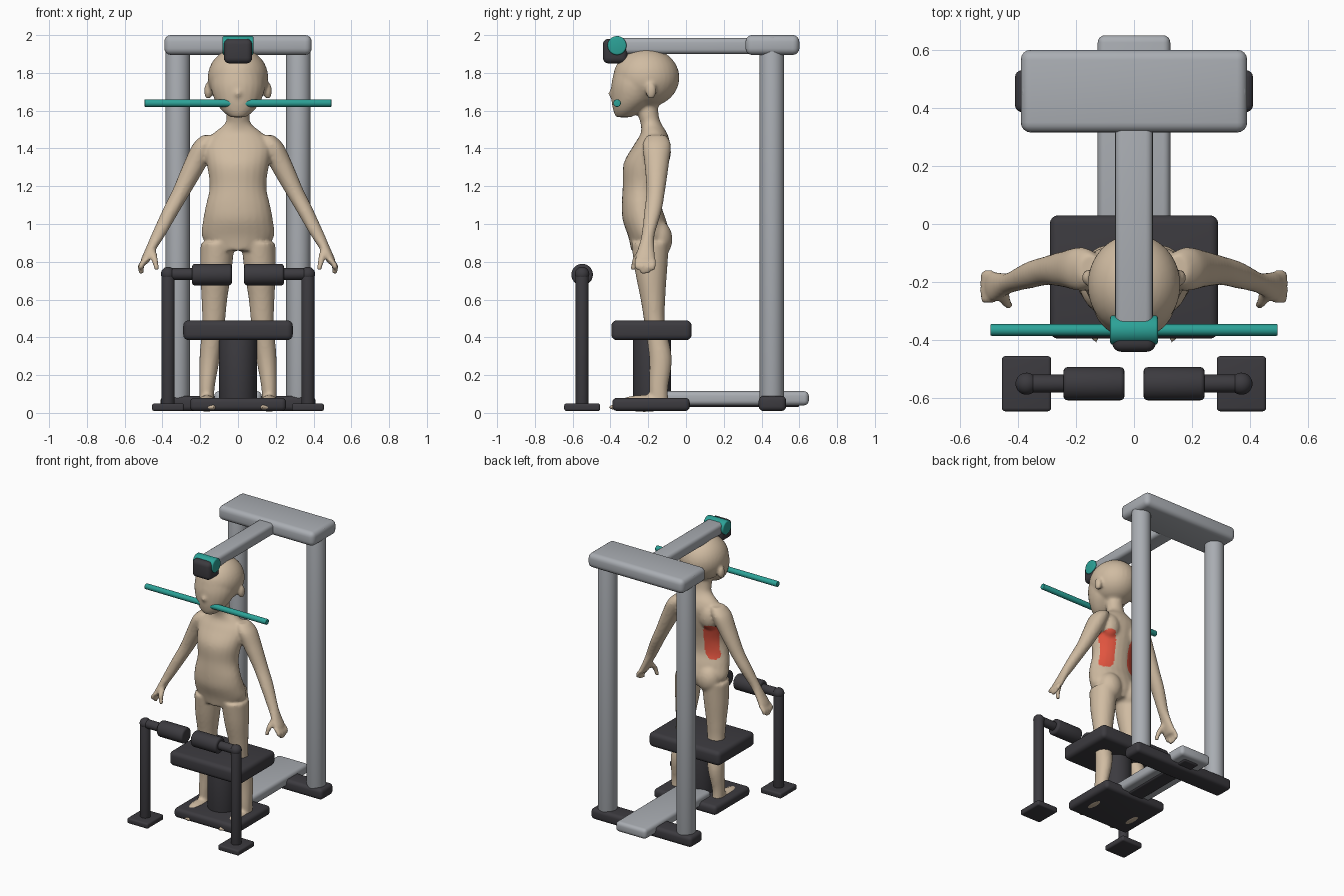
import bpy, bmesh, math
from mathutils import Vector, Matrix

if "Cube" in bpy.data.objects:
    bpy.data.objects.remove(bpy.data.objects["Cube"])


def material(name, rgb):
    mat = bpy.data.materials.new(name)
    mat.use_nodes = True
    mat.diffuse_color = (*rgb, 1)
    mat.node_tree.nodes["Principled BSDF"].inputs["Base Color"].default_value = (*rgb, 1)
    return mat


SKIN = material("skin_beige", (0.63, 0.50, 0.36))
GREY = material("frame_grey", (0.40, 0.42, 0.45))
DARK = material("padding_charcoal", (0.045, 0.043, 0.05))
TEAL = material("accent_teal", (0.025, 0.36, 0.31))
RED = material("marker_red", (0.75, 0.09, 0.05))


def finish(name, bm, mat):
    bmesh.ops.recalc_face_normals(bm, faces=bm.faces)
    mesh = bpy.data.meshes.new(name)
    bm.to_mesh(mesh)
    bm.free()
    mesh.shade_smooth()
    mesh.set_sharp_from_angle(angle=math.radians(40))
    mesh.materials.append(mat)
    obj = bpy.data.objects.new(name, mesh)
    bpy.context.collection.objects.link(obj)
    return obj


def box(name, mat, x, y, z, bevel):
    """Rounded box given by its (low, high) span on each axis."""
    bm = bmesh.new()
    bmesh.ops.create_cube(bm, size=1)
    for v in bm.verts:
        v.co = [lo + (hi - lo) * (c + 0.5) for c, (lo, hi) in zip(v.co, (x, y, z))]
    bmesh.ops.bevel(bm, geom=bm.edges[:], offset=bevel, segments=4,
                    profile=0.5, affect="EDGES")
    return finish(name, bm, mat)


def rod(name, mat, start, end, radius, bevel=0.008):
    """Cylinder between two points with softened rims."""
    start, end = Vector(start), Vector(end)
    axis = end - start
    bm = bmesh.new()
    bmesh.ops.create_cone(bm, cap_ends=True, segments=40, radius1=radius,
                          radius2=radius, depth=axis.length)
    rims = [e for e in bm.edges if abs(e.verts[0].co.z - e.verts[1].co.z) < 0.001]
    bmesh.ops.bevel(bm, geom=rims, offset=bevel, segments=3, profile=0.5, affect="EDGES")
    turn = axis.to_track_quat("Z", "Y").to_matrix().to_4x4()
    bm.transform(Matrix.Translation((start + end) / 2) @ turn)
    return finish(name, bm, mat)


def ball(bm, centre, radii):
    place = Matrix.Translation(centre) @ Matrix.Diagonal((*radii, 1))
    bmesh.ops.create_uvsphere(bm, u_segments=32, v_segments=20, radius=1, matrix=place)


def loft(bm, stations, side=1, steps=5, sides=24):
    """Smooth tube through horizontal ellipses (x, y, z, half width, half depth)."""
    pts = [Vector(s) for s in stations]
    path = []
    for i in range(len(pts) - 1):
        a, b, c, d = pts[max(i - 1, 0)], pts[i], pts[i + 1], pts[min(i + 2, len(pts) - 1)]
        for k in range(steps):
            t = k / steps
            path.append(b + (c - a) * (t / 2) + (a * 2 - b * 5 + c * 4 - d) * (t * t / 2)
                        + (b * 3 - a - c * 3 + d) * (t ** 3 / 2))
    path.append(pts[-1])
    rings = []
    for x, y, z, rx, ry in path:
        turns = [math.tau * j / sides for j in range(sides)]
        rings.append([bm.verts.new((side * (x + rx * math.cos(t)), y + ry * math.sin(t), z))
                      for t in turns])
    for low, high in zip(rings, rings[1:]):
        for j in range(sides):
            n = (j + 1) % sides
            bm.faces.new((low[j], low[n], high[n], high[j]))
    bm.faces.new(rings[0])
    bm.faces.new(rings[-1])


# Support frame
box("frame_top_beam", GREY, (-0.39, 0.39), (0.315, 0.60), (1.895, 2.0), 0.035)
box("frame_forward_arm", GREY, (-0.065, 0.065), (-0.36, 0.40), (1.90, 1.985), 0.025)
box("frame_floor_plate", GREY, (-0.125, 0.125), (-0.12, 0.65), (0.04, 0.115), 0.025)
box("frame_floor_rail", DARK, (-0.06, 0.06), (-0.1, 0.60), (0.03, 0.07), 0.012)
box("frame_cross_foot", DARK, (-0.41, 0.41), (0.385, 0.53), (0.01, 0.09), 0.025)

# Head clamp and chin bar
rod("head_clamp", TEAL, (-0.082, -0.365, 1.945), (0.082, -0.365, 1.945), 0.05)
box("forehead_pad", DARK, (-0.075, 0.075), (-0.44, -0.31), (1.85, 1.98), 0.03)
rod("chin_bar", TEAL, (-0.495, -0.365, 1.64), (0.495, -0.365, 1.64), 0.02, 0.004)

# Seat, pedestal and foot platform
box("seat", DARK, (-0.29, 0.29), (-0.395, 0.03), (0.385, 0.49), 0.03)
rod("seat_column", DARK, (0, -0.18, 0.05), (0, -0.18, 0.42), 0.1)
box("foot_platform", DARK, (-0.255, 0.255), (-0.39, 0.02), (0.01, 0.08), 0.025)

# Paired uprights and knee supports
for label, s in (("left", 1), ("right", -1)):
    rod(label + "_upright", GREY, (s * 0.32, 0.455, 0.05), (s * 0.32, 0.455, 1.99), 0.065)
    box(label + "_knee_foot", DARK, sorted((s * 0.285, s * 0.455)), (-0.645, -0.455),
        (0.01, 0.05), 0.012)
    rod(label + "_knee_post", DARK, (s * 0.37, -0.55, 0.03), (s * 0.37, -0.55, 0.735), 0.035)
    rod(label + "_knee_arm", DARK, (s * 0.38, -0.55, 0.735), (s * 0.2, -0.55, 0.735), 0.031)
    rod(label + "_knee_pad", DARK, (s * 0.243, -0.55, 0.732), (s * 0.033, -0.55, 0.732),
        0.057, 0.014)
    joint = bmesh.new()
    ball(joint, (s * 0.37, -0.55, 0.735), (0.038, 0.038, 0.038))
    finish(label + "_knee_joint", joint, DARK)

# Figure: torso and neck
bm = bmesh.new()
loft(bm, [(0, -0.20, 0.86, 0.13, 0.09), (0, -0.195, 0.93, 0.19, 0.11),
          (0, -0.22, 1.02, 0.185, 0.115), (0, -0.235, 1.1, 0.17, 0.105),
          (0, -0.23, 1.2, 0.15, 0.105), (0, -0.215, 1.32, 0.165, 0.115),
          (0, -0.18, 1.42, 0.175, 0.095), (0, -0.17, 1.48, 0.13, 0.07),
          (0, -0.185, 1.53, 0.07, 0.055), (0, -0.2, 1.58, 0.06, 0.055),
          (0, -0.21, 1.68, 0.06, 0.06)])

# Head: skull, face and nose
ball(bm, (0, -0.21, 1.775), (0.16, 0.175, 0.157))
loft(bm, [(0, -0.33, 1.565, 0.04, 0.04), (0, -0.31, 1.6, 0.085, 0.075),
          (0, -0.28, 1.66, 0.125, 0.115), (0, -0.26, 1.74, 0.145, 0.135),
          (0, -0.25, 1.83, 0.13, 0.125)])
ball(bm, (0, -0.39, 1.69), (0.02, 0.022, 0.02))

for s in (1, -1):
    # Ear, shoulder blade and buttock
    ball(bm, (s * 0.158, -0.185, 1.705), (0.022, 0.028, 0.045))
    ball(bm, (s * 0.09, -0.14, 1.38), (0.07, 0.06, 0.09))
    ball(bm, (s * 0.085, -0.15, 0.92), (0.085, 0.078, 0.1))
    # Leg
    loft(bm, [(0.165, -0.14, 0.03, 0.04, 0.05), (0.165, -0.145, 0.13, 0.041, 0.05),
              (0.15, -0.135, 0.29, 0.054, 0.06), (0.13, -0.165, 0.47, 0.06, 0.055),
              (0.125, -0.175, 0.6, 0.068, 0.065), (0.117, -0.185, 0.75, 0.083, 0.085),
              (0.108, -0.19, 0.9, 0.09, 0.1)], s)
    # Foot and toes
    ball(bm, (s * 0.165, -0.22, 0.05), (0.05, 0.14, 0.045))
    for i in range(5):
        ball(bm, (s * (0.13 + 0.02 * i), -0.375 + 0.012 * i, 0.03), (0.014, 0.035, 0.016))
    # Arm and palm
    loft(bm, [(0.15, -0.155, 1.47, 0.04, 0.05), (0.18, -0.155, 1.42, 0.06, 0.075),
              (0.225, -0.155, 1.32, 0.063, 0.065), (0.295, -0.16, 1.18, 0.052, 0.05),
              (0.355, -0.175, 1.07, 0.046, 0.046), (0.42, -0.2, 0.945, 0.038, 0.035),
              (0.455, -0.21, 0.88, 0.03, 0.042), (0.485, -0.215, 0.82, 0.026, 0.053),
              (0.495, -0.215, 0.79, 0.02, 0.045)], s)
    # Fingers and thumb
    for i, tip in enumerate((0.76, 0.735, 0.74, 0.755)):
        y = -0.258 + 0.028 * i
        loft(bm, [(0.49, y, 0.81, 0.018, 0.016), (0.513, y, 0.78, 0.017, 0.015),
                  (0.513, y, tip, 0.013, 0.012)], s)
    loft(bm, [(0.455, -0.23, 0.86, 0.022, 0.025), (0.44, -0.268, 0.81, 0.018, 0.018),
              (0.43, -0.28, 0.755, 0.013, 0.013)], s)

figure = finish("figure_body", bm, SKIN)

# Fuse the body parts into one smooth skin
fuse = figure.modifiers.new("fuse", "REMESH")
fuse.mode = "VOXEL"
fuse.voxel_size = 0.01
soften = figure.modifiers.new("soften", "SMOOTH")
soften.factor = 0.5
soften.iterations = 5
graph = bpy.context.evaluated_depsgraph_get()
body = bpy.data.meshes.new_from_object(figure.evaluated_get(graph))
figure.modifiers.clear()
figure.data = body
body.materials.clear()
body.materials.append(SKIN)
body.materials.append(RED)
body.shade_smooth()

# Red marker areas on both flanks of the back
for face in body.polygons:
    x, y, z = face.center
    oval = ((abs(x) - 0.115) / 0.06) ** 2 + ((z - 1.2) / 0.135) ** 4
    face.material_index = int(oval < 1 and y > -0.19 and face.normal.y > 0.1)
